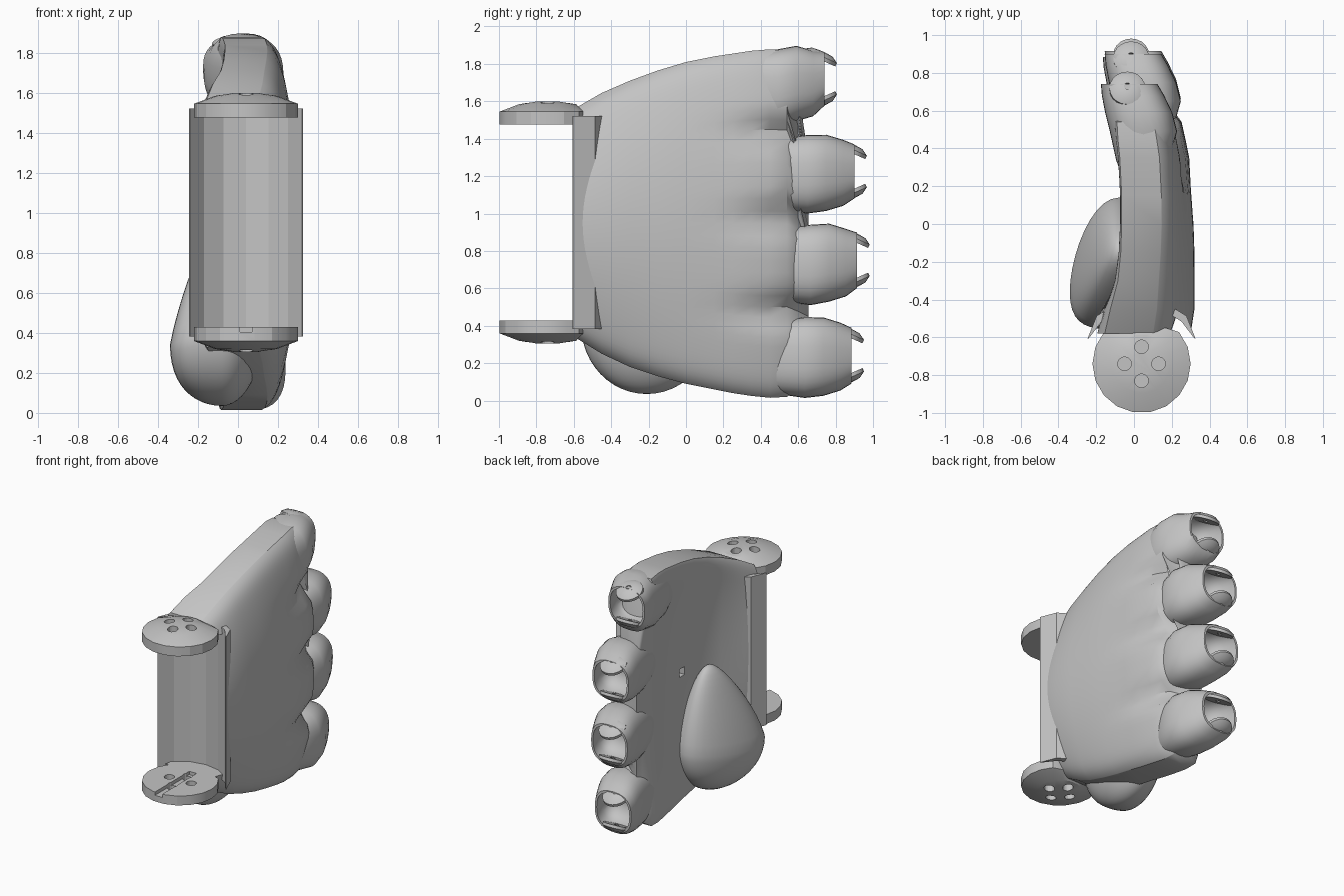
import bpy, bmesh
from math import sin, cos, pi, radians, copysign, exp
from mathutils import Matrix, Vector

cube = bpy.data.objects.get("Cube")
if cube:
    bpy.data.objects.remove(cube, do_unlink=True)

GREY = (0.55, 0.55, 0.55, 1)
grey = bpy.data.materials.new("plain_grey")
grey.use_nodes = True
grey.diffuse_color = GREY
grey.node_tree.nodes["Principled BSDF"].inputs["Base Color"].default_value = GREY

WRIST = Vector((0.04, -0.74, 0))   # hinge axis
MID_Z = 0.952                      # mirror height of the wrist parts


def shade(ob, angle):
    bpy.ops.object.select_all(action='DESELECT')
    ob.select_set(True)
    bpy.context.view_layer.objects.active = ob
    bpy.ops.object.shade_smooth_by_angle(angle=radians(angle))


def finish(name, bm, angle=35):
    bmesh.ops.recalc_face_normals(bm, faces=bm.faces)
    mesh = bpy.data.meshes.new(name)
    bm.to_mesh(mesh)
    bm.free()
    ob = bpy.data.objects.new(name, mesh)
    bpy.context.collection.objects.link(ob)
    mesh.materials.append(grey)
    shade(ob, angle)
    return ob


def loft(bm, rings, cyclic=False):
    """Skin a list of equally long point rings; cap the ends unless cyclic."""
    rows = [[bm.verts.new(p) for p in ring] for ring in rings]
    pairs = list(zip(rows, rows[1:])) + ([(rows[-1], rows[0])] if cyclic else [])
    for a, b in pairs:
        n = len(a)
        for i in range(n):
            j = (i + 1) % n
            bm.faces.new((a[i], a[j], b[j], b[i]))
    if not cyclic:
        bm.faces.new(rows[0])
        bm.faces.new(rows[-1])


def squircle(n, power):
    """Unit superellipse points."""
    for i in range(n):
        c, s = cos(2 * pi * i / n), sin(2 * pi * i / n)
        yield copysign(abs(c) ** (2 / power), c), copysign(abs(s) ** (2 / power), s)


def cut(target, cutters, angle):
    """Subtract the cutters, remove them and shade the result again."""
    bpy.context.view_layer.objects.active = target
    for c in cutters:
        mod = target.modifiers.new("cut", 'BOOLEAN')
        mod.operation = 'DIFFERENCE'
        mod.solver = 'EXACT'
        mod.object = c
        bpy.ops.object.modifier_apply(modifier=mod.name)
        bpy.data.objects.remove(c, do_unlink=True)
    shade(target, angle)


def cylinder(name, at, radius, depth, sides):
    bm = bmesh.new()
    bmesh.ops.create_cone(bm, cap_ends=True, segments=sides, radius1=radius, radius2=radius,
                          depth=depth, matrix=Matrix.Translation(at))
    return finish(name, bm)


def box(name, at, size):
    bm = bmesh.new()
    bmesh.ops.create_cube(bm, size=1, matrix=Matrix.Translation(at) @ Matrix.Diagonal((*size, 1)))
    return finish(name, bm)


def wrist_cutter():
    return cylinder("wrist_cutter", (WRIST.x, -0.75, MID_Z), 0.325, 1.05, 24)


# Palm: sections along y, bulging back with grooves between knuckles, hollow inner face
def palm_ring(y, inner, hollow, outer, bulge, low, high):
    depth = 0.12 * max(0, (y - 0.1) / 0.5) ** 1.6
    back, front = [], []
    for i in range(45):
        t = sin(pi / 2 * (i / 22 - 1))
        z = (low + high) / 2 + t * (high - low) / 2
        arch, corner = 1 - t * t, 0.05 * t ** 20
        groove = depth * sum(exp(-((z - g) / 0.075) ** 2) for g in (0.48, 0.975, 1.44))
        back.append((outer + bulge * arch - corner - groove, y, z))
        front.append((inner + hollow * arch + corner * 0.5, y, z))
    return back + front[::-1]


bm = bmesh.new()
loft(bm, [palm_ring(*row) for row in (
    (-0.58, -0.18, -0.05, 0.15, 0.15, 0.33, 1.57),
    (-0.45, -0.15, -0.02, 0.17, 0.15, 0.25, 1.645),
    (-0.3, -0.11, 0.03, 0.18, 0.14, 0.18, 1.71),
    (-0.15, -0.095, 0.06, 0.19, 0.13, 0.13, 1.765),
    (0, -0.09, 0.08, 0.195, 0.12, 0.09, 1.81),
    (0.15, -0.09, 0.08, 0.195, 0.11, 0.06, 1.84),
    (0.25, -0.095, 0.08, 0.19, 0.11, 0.04, 1.855),
    (0.35, -0.1, 0.07, 0.185, 0.11, 0.025, 1.87),
    (0.45, -0.11, 0.06, 0.17, 0.105, 0.015, 1.878),
    (0.54, -0.115, 0.05, 0.155, 0.1, 0.02, 1.87),
    (0.6, -0.09, 0.04, 0.12, 0.09, 0.06, 1.66),
    (0.655, -0.05, 0, 0.06, 0.06, 0.15, 1.3))])
palm = finish("palm", bm)
cut(palm, [wrist_cutter(), box("pocket_cutter", (0, 0.06, 0.97), (0.12, 0.06, 0.06))], 35)

# Knuckles: barrels that end in hollow cups; rim y, base z, rim z, half height, x shift
KNUCKLES = ((0.74, 1.67, 1.72, 0.208, -0.02),
            (0.9, 1.21, 1.225, 0.21, 0),
            (0.915, 0.725, 0.75, 0.215, 0),
            (0.885, 0.23, 0.24, 0.216, -0.01))
for k, (rim, base, tip, half, shift) in enumerate(KNUCKLES, 1):
    def ring(back, x, hx, z, hz):
        return [(x + shift + s * hx, rim - back, z + t * hz) for s, t in squircle(32, 2.6)]
    mid = (base + tip) / 2
    bm = bmesh.new()
    loft(bm, [ring(0.5, 0.06, 0.1, base, half * 0.7),
              ring(0.4, 0.065, 0.14, base, half * 0.9),
              ring(0.25, 0.07, 0.178, base, half),
              ring(0.15, 0.045, 0.178, mid, half * 0.97),
              ring(0.06, 0.015, 0.165, mid, half * 0.84),
              ring(0, -0.005, 0.15, tip, half * 0.69),
              ring(0, -0.005, 0.135, tip, half * 0.61),
              ring(0.1, 0.015, 0.14, tip, half * 0.66),
              ring(0.17, 0.03, 0.11, tip, half * 0.5),
              ring(0.2, 0.03, 0.05, tip, half * 0.2)])
    finish(f"knuckle_{k}", bm, 50)

    # Hinge tabs: pierced domed discs above and below the cup, leaning together
    for side, word in ((1, "upper"), (-1, "lower")):
        lean = Matrix.Translation((shift - 0.015, rim - 0.02, tip + side * 0.123)) \
            @ Matrix.Rotation(-side * radians(24), 4, 'X')
        bm = bmesh.new()
        loft(bm, [[lean @ Vector((r * cos(2 * pi * i / 20), r * sin(2 * pi * i / 20), side * z))
                   for i in range(20)]
                  for r, z in ((0.018, -0.02), (0.095, -0.02), (0.095, 0),
                               (0.06, 0.022), (0.018, 0.026))], cyclic=True)
        finish(f"{word}_hinge_tab_{k}", bm)

# Thumb mound: a ball with a narrowing top, swept towards the wrist on the inner face
bm = bmesh.new()
bmesh.ops.create_uvsphere(bm, u_segments=40, v_segments=24, radius=1)
for v in bm.verts:
    x, y, z = v.co
    up, out = max(0, z), max(0, -x)
    slim = 1 - 0.4 * up
    v.co = (-0.08 + x * slim * (0.26 if x < 0 else 0.2),
            -0.21 + y * slim * 0.35 - 0.15 * out * out + 0.06 * up,
            0.4 + z * (0.56 if z > 0 else 0.365) - 0.06 * out * out)
mound = finish("thumb_mound", bm)
cut(mound, [wrist_cutter()], 35)

# Wrist wall: faceted trough with flared lips
bm = bmesh.new()
STEPS = 6
rows = []
for i in range(STEPS + 1):
    a = radians(27 + 126 * i / STEPS)
    thick = 0.32 if i in (0, STEPS) else 0.355
    rows.append([(WRIST.x + r * cos(a), -0.75 + r * sin(a), MID_Z + h)
                 for r, h in ((0.315, -0.57), (thick, -0.57), (thick, 0.57), (0.315, 0.57))])
loft(bm, rows)
finish("wrist_wall", bm, 15)

# Wrist ears: domed plates, upper pin holes blind, lower ones drilled through
for side, word, drill, depth in ((1, "upper", 0.62, 0.13), (-1, "lower", 0.58, 0.3)):
    bm = bmesh.new()
    loft(bm, [[(WRIST.x + 0.26 * k * cos(2 * pi * i / 18),
                min(WRIST.y + 0.26 * k * sin(2 * pi * i / 18), -0.55),
                MID_Z + side * h) for i in range(18)]
              for k, h in ((1, 0.523), (1, 0.593), (0.6, 0.632), (0.25, 0.647))])
    ear = finish(f"{word}_wrist_ear", bm, 20)
    tools = [cylinder(f"{word}_pin_cutter_{i}",
                      WRIST + Vector((0.09 * cos(i * pi / 2), 0.09 * sin(i * pi / 2),
                                      MID_Z + side * drill)), 0.036, depth, 16)
             for i in range(4)]
    if side < 0:
        tools.append(box("slot_cutter", (WRIST.x, -0.8, MID_Z - 0.523), (0.06, 0.42, 0.05)))
    cut(ear, tools, 20)
